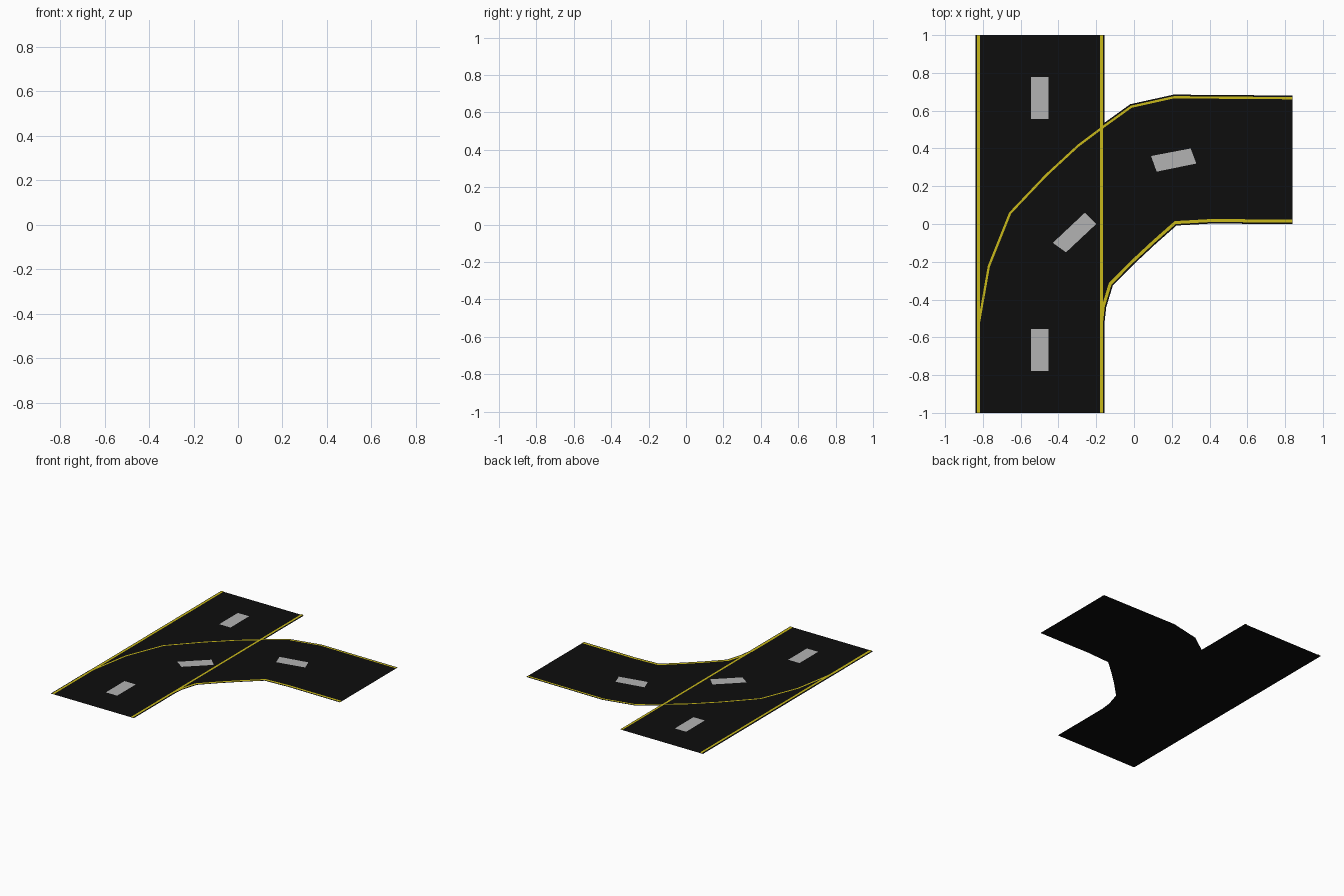
import bpy
from mathutils import Vector

if "Cube" in bpy.data.objects:
    bpy.data.objects.remove(bpy.data.objects["Cube"])


def material(name, rgb):
    m = bpy.data.materials.new(name)
    m.diffuse_color = (*rgb, 1)
    m.use_nodes = True
    m.node_tree.nodes["Principled BSDF"].inputs["Base Color"].default_value = m.diffuse_color
    return m


ASPHALT = material("asphalt", (0.004, 0.004, 0.004))
YELLOW = material("yellow_paint", (0.58, 0.48, 0.01))
WHITE = material("grey_white_paint", (0.45, 0.45, 0.45))


def flat_mesh(name, polys, z, mat):
    """Flat upward-facing polygons at one height."""
    verts, faces = [], []
    for poly in polys:
        area = sum(a[0] * b[1] - b[0] * a[1]
                   for a, b in zip(poly, poly[1:] + poly[:1]))
        if area < 0:
            poly = poly[::-1]
        faces.append(range(len(verts), len(verts) + len(poly)))
        verts += [(p[0], p[1], z) for p in poly]
    me = bpy.data.meshes.new(name)
    me.from_pydata(verts, [], [list(f) for f in faces])
    me.materials.append(mat)
    ob = bpy.data.objects.new(name, me)
    bpy.context.collection.objects.link(ob)
    return ob


def offset(path, d):
    """Shift a path sideways (right of travel is positive) with mitred corners."""
    pts = [Vector(p) for p in path]
    dirs = [(b - a).normalized() for a, b in zip(pts, pts[1:])]
    norms = [Vector((v.y, -v.x)) for v in dirs]
    out = []
    for i, p in enumerate(pts):
        n1, n2 = norms[max(i - 1, 0)], norms[min(i, len(norms) - 1)]
        n = (n1 + n2).normalized()
        out.append(p + n * (d / n.dot(n1)))
    return out


def ribbon(a, b):
    return [[a[i], a[i + 1], b[i + 1], b[i]] for i in range(len(a) - 1)]


def edge_line(path, near, far):
    return ribbon(offset(path, near), offset(path, far))


def rect(x0, x1, y0, y1):
    return [(x0, y0), (x1, y0), (x1, y1), (x0, y1)]


# straight road
flat_mesh("straight_road", [rect(-0.84, -0.157, -1, 1)], 0.0, ASPHALT)
flat_mesh("straight_dashes",
          [rect(-0.545, -0.452, y - 0.11, y + 0.11) for y in (-0.667, 0, 0.667)],
          0.001, WHITE)

# branching road, curving off to the right
outer = [(-0.84, -1), (-0.84, -0.55), (-0.782, -0.22), (-0.668, 0.065),
         (-0.475, 0.268), (-0.305, 0.425), (-0.165, 0.53), (-0.02, 0.634),
         (0.21, 0.685), (0.84, 0.68)]
inner = [(-0.157, -1), (-0.157, -0.53), (-0.147, -0.44), (-0.112, -0.325),
         (0.0, -0.212), (0.115, -0.105), (0.225, -0.008), (0.42, 0.003),
         (0.6, 0.001), (0.84, 0.0)]
flat_mesh("branch_road", ribbon(outer, inner), 0.002, ASPHALT)
flat_mesh("branch_dashes", [
    rect(-0.545, -0.452, -0.777, -0.557),
    [(-0.43, -0.1), (-0.26, 0.06), (-0.2, 0.0), (-0.36, -0.15)],
    [(0.09, 0.36), (0.3, 0.4), (0.33, 0.32), (0.12, 0.277)]], 0.003, WHITE)
flat_mesh("branch_edge_lines",
          edge_line(outer, 0.008, 0.02) + edge_line(inner, -0.008, -0.024),
          0.003, YELLOW)

# straight road edge lines run across the junction
flat_mesh("straight_edge_lines",
          [rect(-0.831, -0.815, -1, 1), rect(-0.179, -0.164, -1, 1)],
          0.004, YELLOW)
